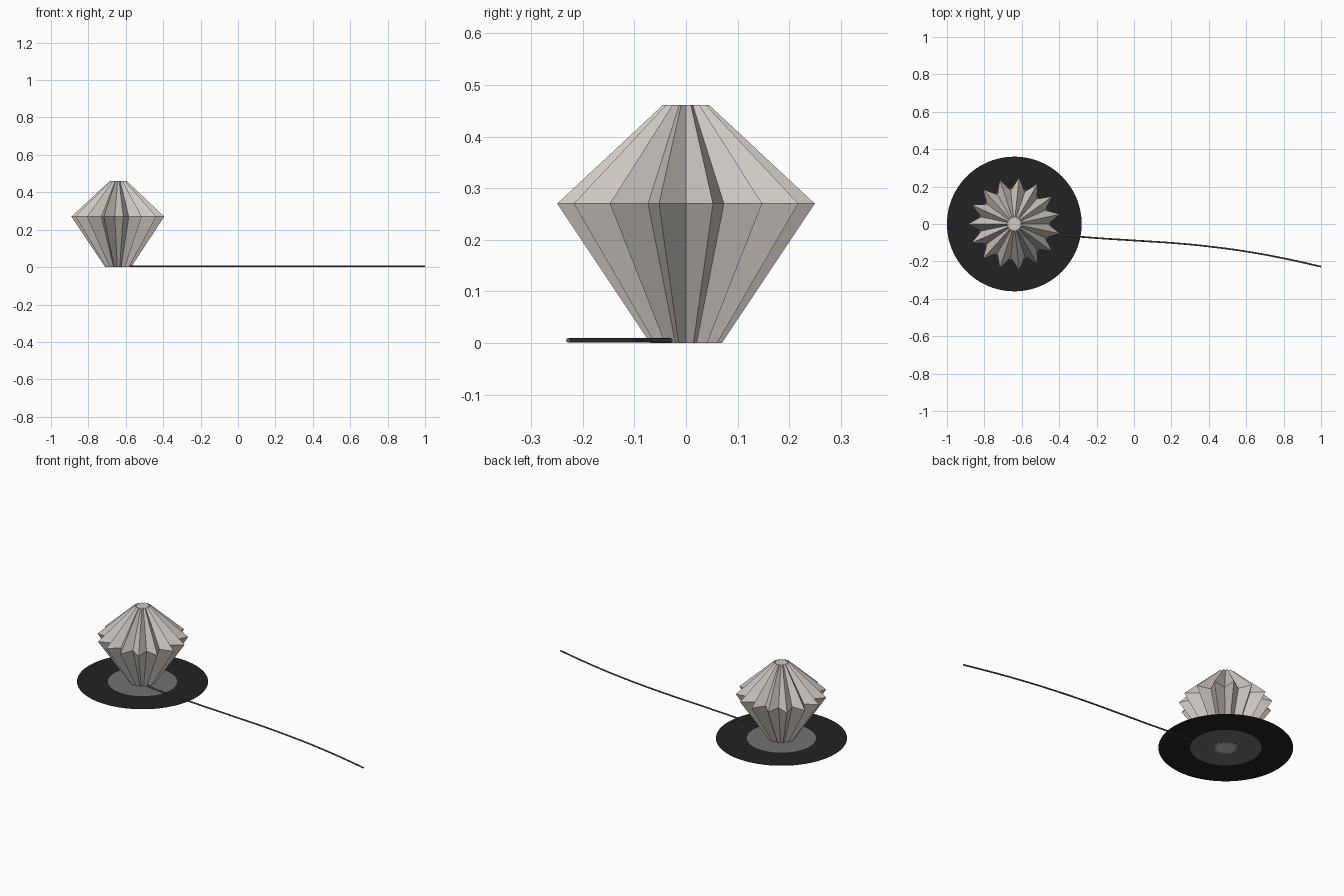
import bpy, bmesh, math

if "Cube" in bpy.data.objects:
    bpy.data.objects.remove(bpy.data.objects["Cube"])

CX = -0.64      # lamp axis
TIPS = 15       # number of pleats


def material(name, rgb):
    m = bpy.data.materials.new(name)
    m.diffuse_color = (*rgb, 1)
    m.use_nodes = True
    m.node_tree.nodes["Principled BSDF"].inputs["Base Color"].default_value = m.diffuse_color
    return m


paper = material("warm paper", (0.62, 0.58, 0.54))
black = material("dark base", (0.016, 0.016, 0.016))
grey = material("grey base centre", (0.17, 0.17, 0.17))
cord = material("cord grey", (0.12, 0.115, 0.11))


def finish(bm, name, mat):
    mesh = bpy.data.meshes.new(name)
    bm.to_mesh(mesh)
    bm.free()
    mesh.materials.append(mat)
    ob = bpy.data.objects.new(name, mesh)
    bpy.context.collection.objects.link(ob)
    return ob


# Pleated shade: star-shaped rings, one tip pointing to -x
bm = bmesh.new()
rings = []
n = TIPS * 2
for z, r in ((0.0, 0.07), (0.27, 0.251), (0.461, 0.045)):
    ring = []
    for i in range(n):
        a = math.pi + i * math.tau / n
        rad = r if i % 2 == 0 else r * 0.72
        ring.append(bm.verts.new((CX + rad * math.cos(a), rad * math.sin(a), z)))
    rings.append(ring)
for lo, hi in zip(rings, rings[1:]):
    for i in range(n):
        j = (i + 1) % n
        bm.faces.new((lo[i], lo[j], hi[j], hi[i]))
bm.faces.new(rings[0][::-1])
bm.faces.new(rings[-1])
finish(bm, "pleated_shade", paper)


# Thin flat discs under the lamp: grey centre and dark surround
def flat_ring(name, r_in, r_out, mat, seg=96, z=0.0015):
    bm = bmesh.new()
    loops = [[bm.verts.new((CX + r * math.cos(k * math.tau / seg),
                            r * math.sin(k * math.tau / seg), z))
              for k in range(seg)] for r in (r_in, r_out)]
    for k in range(seg):
        m = (k + 1) % seg
        bm.faces.new((loops[0][k], loops[1][k], loops[1][m], loops[0][m]))
    finish(bm, name, mat)


flat_ring("base_centre", 0.03, 0.19, grey)
flat_ring("base_surround", 0.19, 0.36, black)

# Power cord lying on the ground
path = [(-0.62, -0.02), (-0.55, -0.042), (-0.40, -0.058), (-0.2, -0.075),
        (0.0, -0.088), (0.25, -0.105), (0.45, -0.126), (0.65, -0.155),
        (0.85, -0.194), (1.0, -0.228)]
cu = bpy.data.curves.new("power_cord", 'CURVE')
cu.dimensions = '3D'
cu.bevel_depth = 0.0045
cu.bevel_resolution = 2
cu.use_fill_caps = True
sp = cu.splines.new('BEZIER')
sp.bezier_points.add(len(path) - 1)
for p, (x, y) in zip(sp.bezier_points, path):
    p.co = (x, y, 0.005)
    p.handle_left_type = p.handle_right_type = 'AUTO'
sp.resolution_u = 6
cu.materials.append(cord)
bpy.context.collection.objects.link(bpy.data.objects.new("power_cord", cu))
